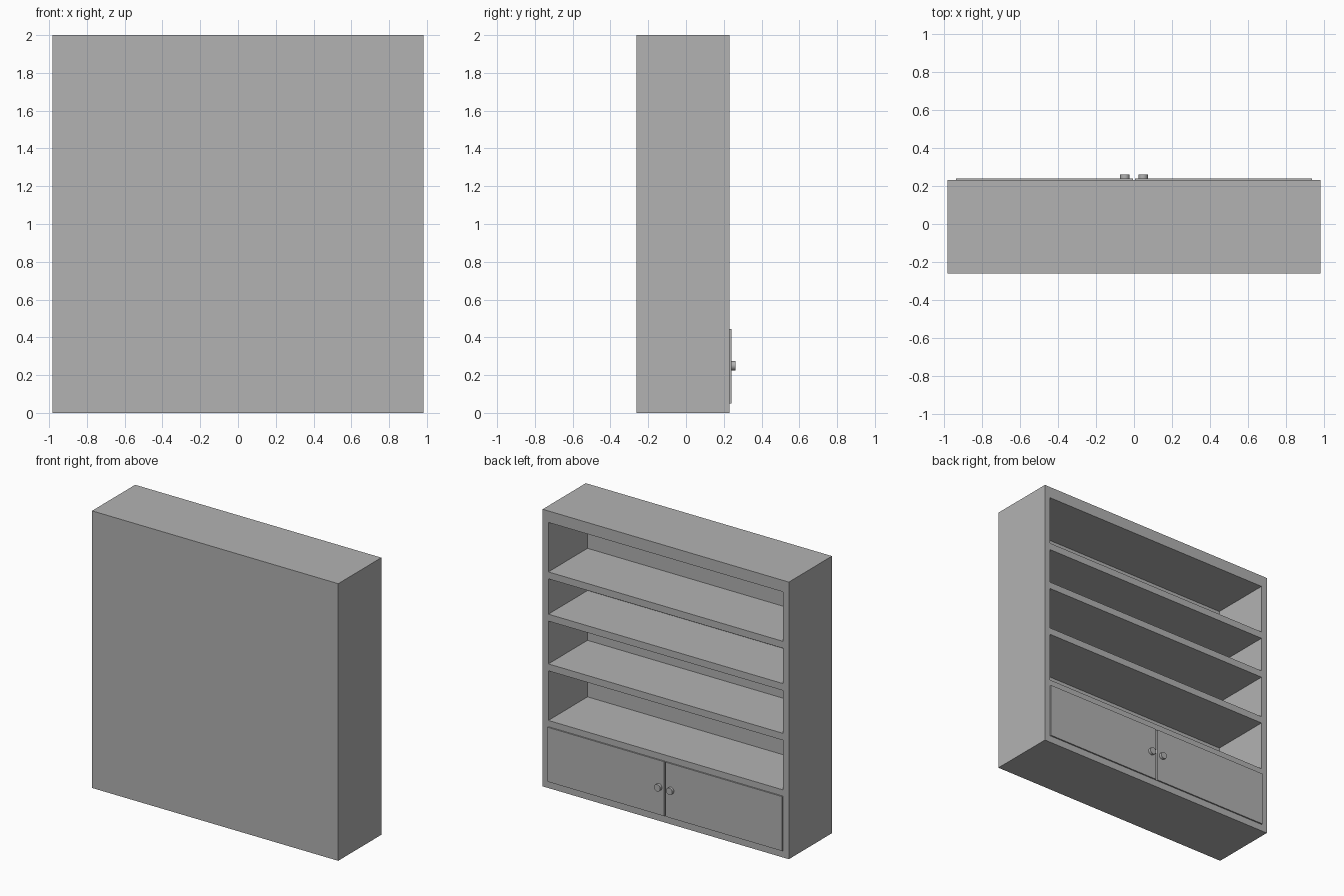
import bpy
import bmesh
from math import radians
from mathutils import Matrix

cube = bpy.data.objects.get("Cube")
if cube:
    bpy.data.objects.remove(cube, do_unlink=True)

grey = bpy.data.materials.new("plain_grey")
grey.use_nodes = True
colour = (0.448, 0.448, 0.448, 1)
grey.diffuse_color = colour
grey.node_tree.nodes["Principled BSDF"].inputs["Base Color"].default_value = colour


def add_object(name, bm):
    mesh = bpy.data.meshes.new(name)
    bm.to_mesh(mesh)
    bm.free()
    mesh.materials.append(grey)
    obj = bpy.data.objects.new(name, mesh)
    bpy.context.collection.objects.link(obj)
    return obj


def box(name, x, y, z):
    """Box from (low, high) ranges on each axis."""
    bm = bmesh.new()
    size = [b - a for a, b in (x, y, z)]
    centre = [(a + b) / 2 for a, b in (x, y, z)]
    bmesh.ops.create_cube(bm, size=1, matrix=Matrix.Translation(centre) @ Matrix.Diagonal((*size, 1)))
    return add_object(name, bm)


W, INNER = 0.983, 0.937          # half width outside and inside
BACK, OPEN = -0.261, 0.231       # closed side and open side
PANEL = 0.046
HEIGHT = 2.0
depth = (BACK, OPEN)
inside = (-INNER, INNER)

# Case
box("left_side", (INNER, W), depth, (0, HEIGHT))
box("right_side", (-W, -INNER), depth, (0, HEIGHT))
box("back_panel", inside, (BACK, BACK + PANEL), (0, HEIGHT))
shelf_depth = (BACK + PANEL, OPEN)
box("top_board", inside, shelf_depth, (1.917, HEIGHT))
box("bottom_board", inside, shelf_depth, (0, 0.05))

# Shelves, by the height of their upper face
for i, top in enumerate((0.488, 0.896, 1.255, 1.56)):
    box(f"shelf_{i + 1}", inside, shelf_depth, (top - 0.05, top))

# Doors and knobs
for side, s in (("left", 1), ("right", -1)):
    x = sorted((s * 0.005, s * INNER))
    box(f"{side}_door", x, (0.212, 0.241), (0.05, 0.443))
    bm = bmesh.new()
    place = Matrix.Translation((s * 0.048, 0.249, 0.25)) @ Matrix.Rotation(radians(90), 4, "X")
    bmesh.ops.create_cone(bm, cap_ends=True, segments=24, radius1=0.025, radius2=0.025,
                          depth=0.024, matrix=place)
    knob = add_object(f"{side}_knob", bm)
    bpy.ops.object.select_all(action="DESELECT")
    knob.select_set(True)
    bpy.context.view_layer.objects.active = knob
    bpy.ops.object.shade_smooth_by_angle(angle=radians(40))
